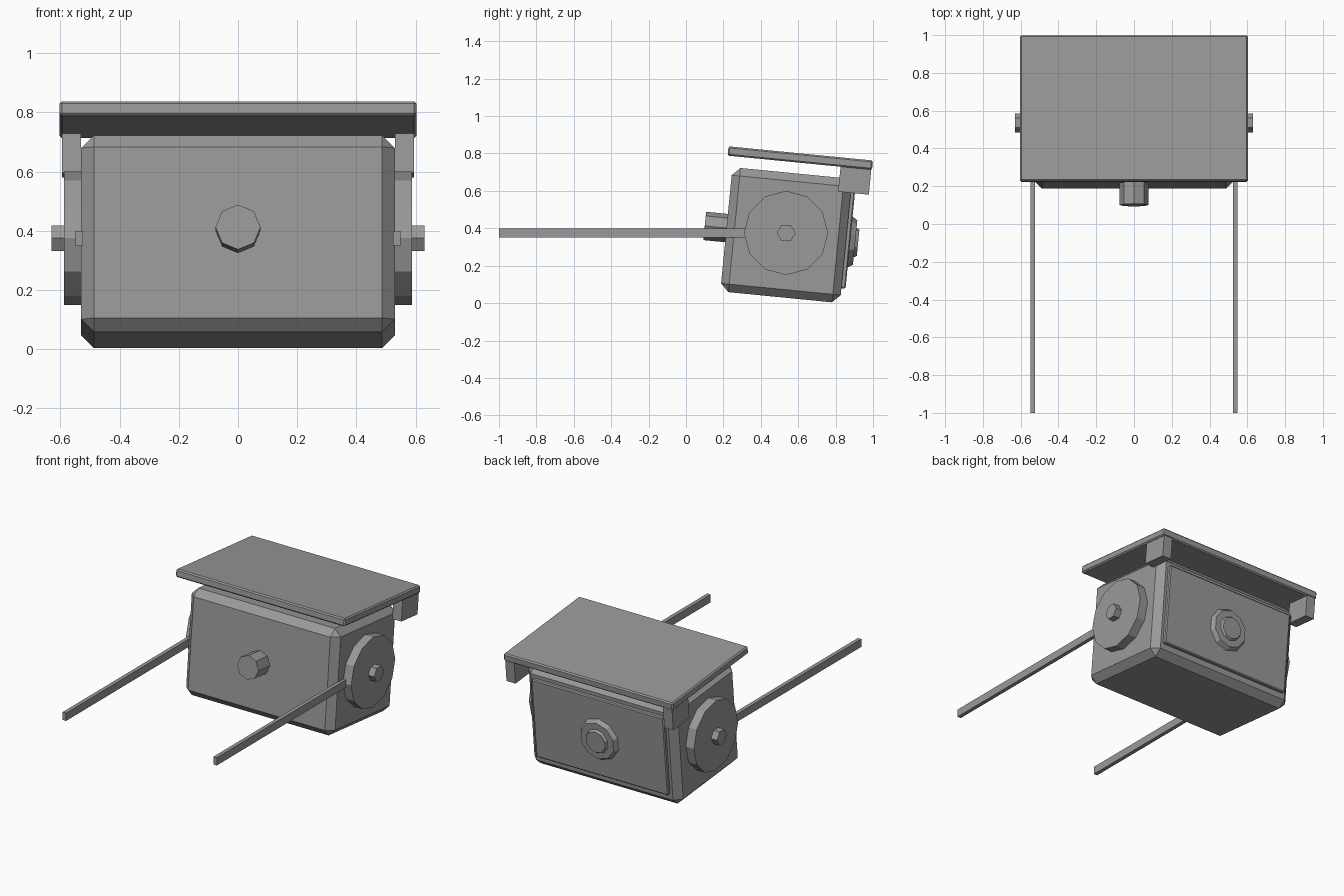
import bpy
import bmesh
import math
from mathutils import Matrix, Vector

default = bpy.data.objects.get("Cube")
if default:
    bpy.data.objects.remove(default, do_unlink=True)

grey = bpy.data.materials.new("plain_grey")
grey.use_nodes = True
colour = (0.32, 0.32, 0.32, 1)
grey.diffuse_color = colour
grey.node_tree.nodes["Principled BSDF"].inputs["Base Color"].default_value = colour

# The housing leans about the pivot axis; the arms and pivots stay level
LEAN = Matrix.Translation((0, 0.535, 0.37)) @ Matrix.Rotation(math.radians(-5.6), 4, "X")
LEVEL = Matrix.Identity(4)


def finish(name, bm, frame):
    bm.transform(frame)
    bmesh.ops.recalc_face_normals(bm, faces=bm.faces)
    mesh = bpy.data.meshes.new(name)
    bm.to_mesh(mesh)
    bm.free()
    mesh.materials.append(grey)
    obj = bpy.data.objects.new(name, mesh)
    bpy.context.scene.collection.objects.link(obj)
    return obj


def box(name, low, high, frame=LEVEL, chamfer=0):
    low, high = Vector(low), Vector(high)
    bm = bmesh.new()
    bmesh.ops.create_cube(bm, size=1)
    bmesh.ops.scale(bm, vec=high - low, verts=bm.verts)
    bmesh.ops.translate(bm, vec=(low + high) / 2, verts=bm.verts)
    if chamfer:
        bmesh.ops.bevel(bm, geom=bm.edges[:], offset=chamfer, segments=1,
                        affect="EDGES", profile=0.5)
    return finish(name, bm, frame)


def prism(name, start, end, radius, sides, frame=LEVEL, end_radius=None, turn=0):
    """Many-sided cylinder or frustum between two points."""
    start, end = Vector(start), Vector(end)
    axis = end - start
    bm = bmesh.new()
    bmesh.ops.create_cone(bm, cap_ends=True, segments=sides, radius1=radius,
                          radius2=end_radius or radius, depth=axis.length)
    align = axis.to_track_quat("Z", "Y").to_matrix().to_4x4()
    place = Matrix.Translation((start + end) / 2) @ align @ Matrix.Rotation(turn, 4, "Z")
    return finish(name, bm, frame @ place)


# Housing and cover
box("housing", (-0.53, -0.32, -0.34), (0.53, 0.323, 0.327), LEAN, 0.043)
box("cover_plate", (-0.603, -0.352, 0.386), (0.603, 0.424, 0.436), LEAN, 0.008)

# Front knob
prism("front_knob", (0, -0.3, 0), (0, -0.437, 0), 0.076, 8, LEAN)

# Rear panel with stepped dial
box("rear_panel", (-0.47, 0.31, -0.26), (0.47, 0.345, 0.26), LEAN, 0.006)
prism("rear_dial", (0, 0.34, -0.01), (0, 0.372, -0.01), 0.14, 10, LEAN, 0.12)
prism("rear_dial_cap", (0, 0.37, -0.01), (0, 0.388, -0.01), 0.08, 10, LEAN, 0.07)

# Side fittings, repeated on both sides
for side, s in (("left", 1), ("right", -1)):
    prism(side + "_pivot_disc", (s * 0.52, 0.535, 0.375), (s * 0.588, 0.535, 0.375),
          0.225, 12)
    # Hexagon points lie fore and aft
    prism(side + "_pivot_bolt", (s * 0.58, 0.535, 0.375), (s * 0.63, 0.535, 0.375),
          0.05, 6, turn=math.pi / 2)
    inner, outer = sorted((s * 0.524, s * 0.549))
    box(side + "_arm", (inner, -1, 0.35), (outer, 0.5, 0.4))
    inner, outer = sorted((s * 0.53, s * 0.594))
    box(side + "_cover_bracket", (inner, 0.255, 0.252), (outer, 0.42, 0.39), LEAN)

# Bolt points: keep the widest diagonal along the depth axis
for side in ("left", "right"):
    mesh = bpy.data.objects[side + "_pivot_bolt"].data
    depth = max(v.co.y for v in mesh.vertices) - min(v.co.y for v in mesh.vertices)
    height = max(v.co.z for v in mesh.vertices) - min(v.co.z for v in mesh.vertices)
    if height > depth:
        centre = Vector((0, 0.535, 0.375))
        mesh.transform(Matrix.Translation(centre) @ Matrix.Rotation(math.pi / 2, 4, "X")
                       @ Matrix.Translation(-centre))
